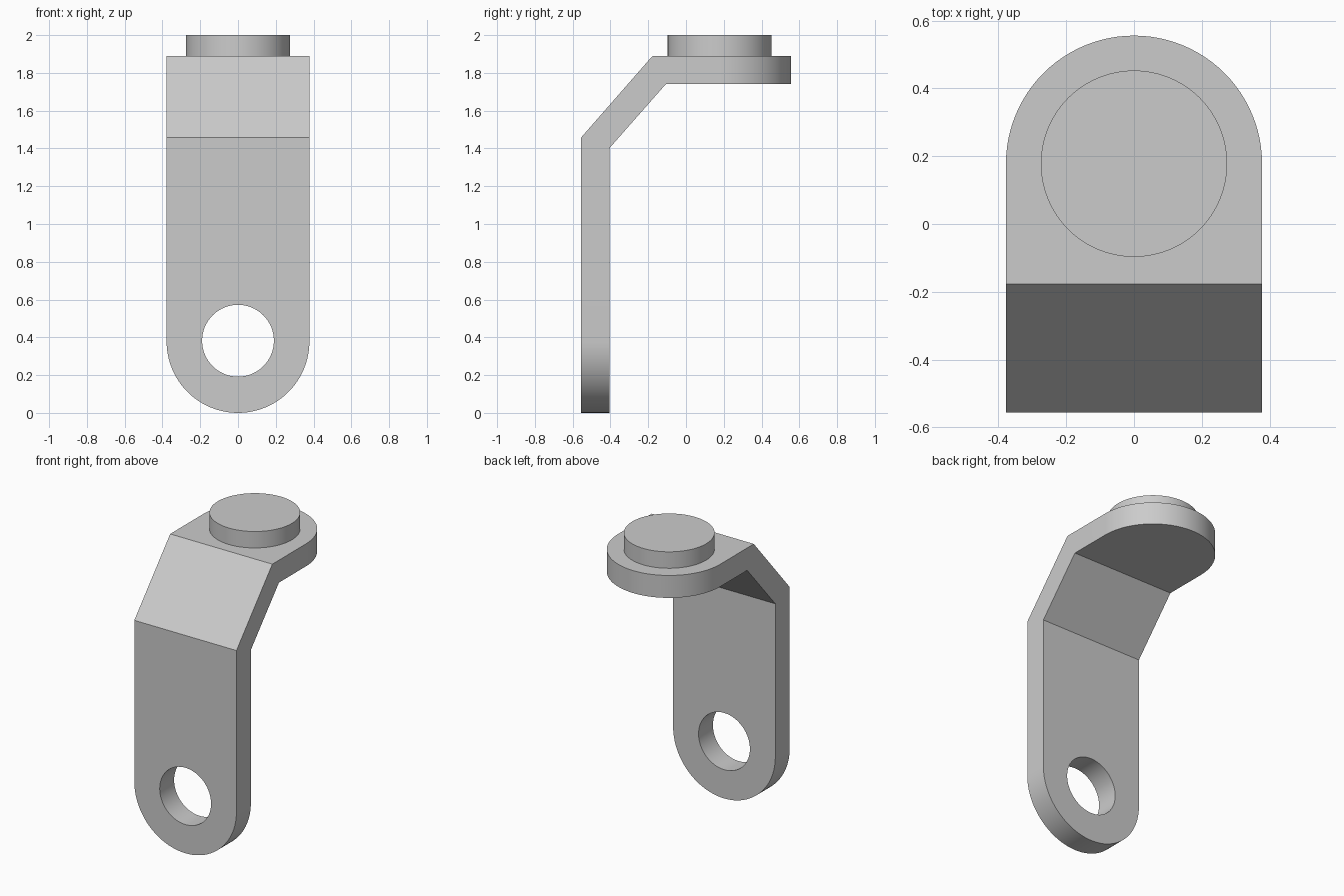
import bpy, bmesh
from math import pi, sin, cos
from mathutils import Matrix

cube = bpy.data.objects.get("Cube")
if cube:
    bpy.data.objects.remove(cube, do_unlink=True)

grey = bpy.data.materials.new("plain grey")
grey.use_nodes = True
COLOUR = (0.6, 0.6, 0.6, 1)
grey.diffuse_color = COLOUR
grey.node_tree.nodes["Principled BSDF"].inputs["Base Color"].default_value = COLOUR

R = 0.378                     # half width and end radius
FRONT, BACK = -0.556, -0.404  # upright plate
TOP, UNDER = 1.89, 1.74       # top plate
END_Y = 0.178                 # centre of rounded top end
SEGMENTS = 48


def make_object(name, bm):
    bmesh.ops.recalc_face_normals(bm, faces=bm.faces)
    mesh = bpy.data.meshes.new(name)
    bm.to_mesh(mesh)
    bm.free()
    mesh.materials.append(grey)
    obj = bpy.data.objects.new(name, mesh)
    bpy.context.collection.objects.link(obj)
    return obj


def cylinder(name, radius, depth, matrix):
    bm = bmesh.new()
    bmesh.ops.create_cone(bm, cap_ends=True, segments=96, radius1=radius,
                          radius2=radius, depth=depth, matrix=matrix)
    return make_object(name, bm)


def smooth(obj):
    bpy.ops.object.select_all(action='DESELECT')
    obj.select_set(True)
    bpy.context.view_layer.objects.active = obj
    bpy.ops.object.shade_smooth_by_angle(angle=pi / 6)


# Bent strap: each skin is a rounded foot, a sloping middle and a rounded top
def skin(bm, y, z, low_bend, high_bend):
    arc = [pi * i / SEGMENTS for i in range(SEGMENTS + 1)]
    foot = [bm.verts.new((-R * cos(a), y, R - R * sin(a))) for a in arc]
    head = [bm.verts.new((R * cos(a), END_Y + R * sin(a), z)) for a in arc]
    low = [bm.verts.new((x, y, low_bend)) for x in (R, -R)]
    high = [bm.verts.new((x, high_bend, z)) for x in (R, -R)]
    bm.faces.new(foot + low)
    bm.faces.new([low[1], low[0], high[0], high[1]])
    bm.faces.new([high[1], high[0]] + head)
    return foot + [low[0], high[0]] + head + [high[1], low[1]]


bm = bmesh.new()
outer = skin(bm, FRONT, TOP, 1.457, -0.177)
inner = skin(bm, BACK, UNDER, 1.403, -0.107)
for i in range(len(outer)):
    j = (i + 1) % len(outer)
    bm.faces.new([outer[i], outer[j], inner[j], inner[i]])
strap = make_object("bent_strap", bm)

# Bolt hole through the foot
cutter = cylinder("hole_cutter", 0.19, 0.5,
                  Matrix.Translation((0, (FRONT + BACK) / 2, 0.382))
                  @ Matrix.Rotation(pi / 2, 4, 'X'))
cutter.hide_render = True
hole = strap.modifiers.new("hole", 'BOOLEAN')
hole.operation = 'DIFFERENCE'
hole.solver = 'EXACT'
hole.object = cutter
bpy.context.view_layer.objects.active = strap
bpy.ops.object.modifier_apply(modifier="hole")
bpy.data.objects.remove(cutter, do_unlink=True)
smooth(strap)

# Round boss on the top plate
boss = cylinder("top_boss", 0.275, 2 - TOP,
                Matrix.Translation((0, END_Y, (2 + TOP) / 2)))
smooth(boss)
